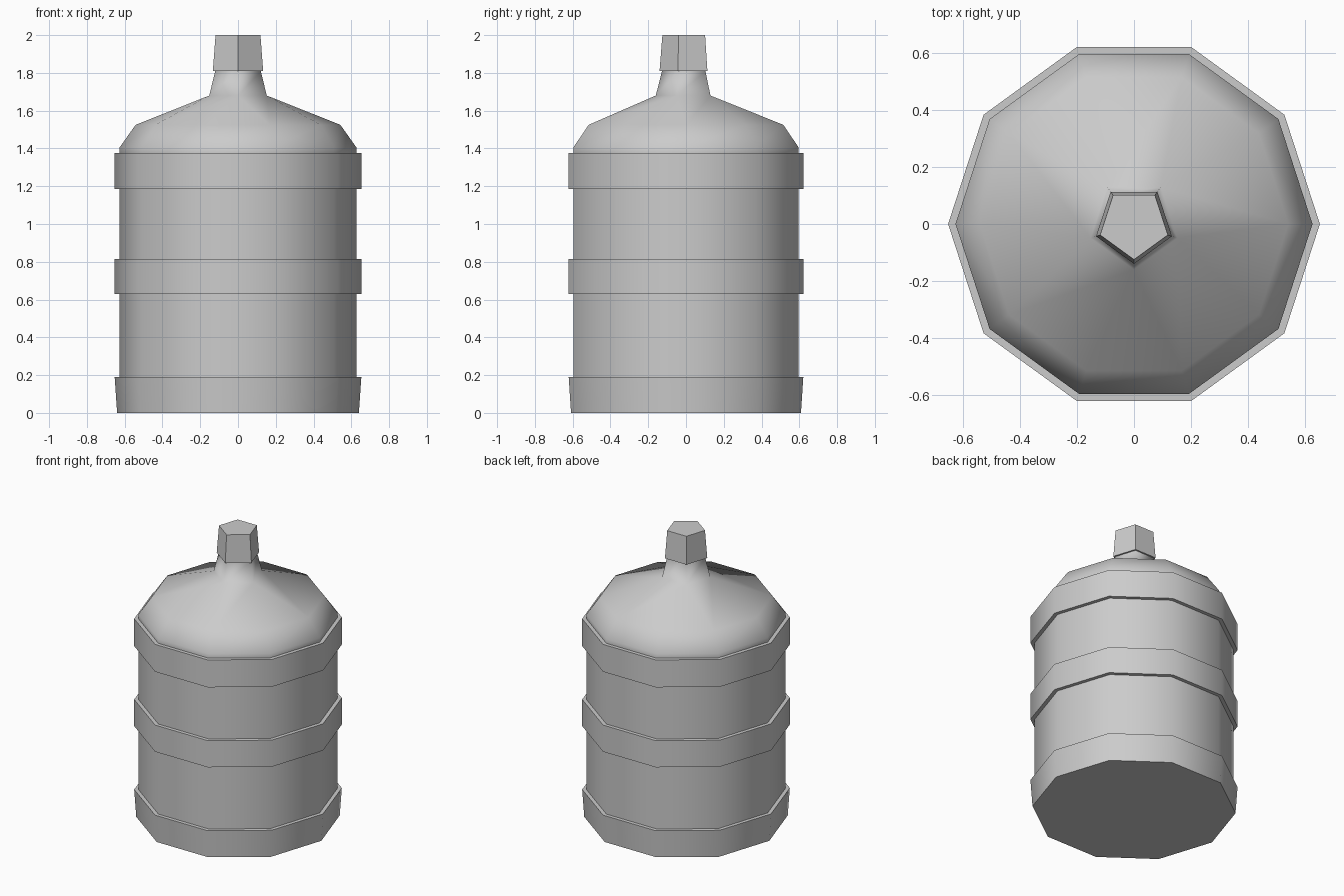
import bpy, bmesh, math

cube = bpy.data.objects.get("Cube")
if cube:
    bpy.data.objects.remove(cube)

# Single grey plastic
grey = bpy.data.materials.new("grey_plastic")
grey.use_nodes = True
colour = (0.6, 0.6, 0.6, 1)
grey.diffuse_color = colour
grey.node_tree.nodes["Principled BSDF"].inputs["Base Color"].default_value = colour


def ring(bm, sides, radius, z, start):
    """Regular polygon of vertices, first corner at the start angle in degrees."""
    angles = [math.radians(start) + math.tau * i / sides for i in range(sides)]
    return [bm.verts.new((radius * math.cos(a), radius * math.sin(a), z)) for a in angles]


def skin(bm, low, high):
    """Quads between two rings of equal size."""
    n = len(low)
    for i in range(n):
        j = (i + 1) % n
        bm.faces.new((low[i], low[j], high[j], high[i]))


def loft(bm, sides, profile, start):
    """Stack rings along a radius/height profile; returns the end rings."""
    rings = [ring(bm, sides, r, z, start) for r, z in profile]
    for low, high in zip(rings, rings[1:]):
        skin(bm, low, high)
    return rings[0], rings[-1]


def finish(bm, name):
    bmesh.ops.recalc_face_normals(bm, faces=bm.faces)
    mesh = bpy.data.meshes.new(name)
    bm.to_mesh(mesh)
    bm.free()
    mesh.materials.append(grey)
    obj = bpy.data.objects.new(name, mesh)
    bpy.context.collection.objects.link(obj)
    return obj


# Ten-sided bottle body with three raised bands and a shoulder
WALL, BAND = 0.627, 0.653
profile = [(0.64, 0), (BAND, 0.19), (WALL, 0.19)]
for bottom, top in ((0.63, 0.815), (1.185, 1.375)):
    profile += [(WALL, bottom), (BAND, bottom), (BAND, top), (WALL, top)]
profile += [(WALL, 1.405), (0.542, 1.525)]

bm = bmesh.new()
base, shoulder = loft(bm, 10, profile, -108)
bm.faces.new(base)

# Five-sided neck, each corner centred on every other shoulder edge
neck_base, neck_top = loft(bm, 5, [(0.16, 1.68), (0.127, 1.81), (0.125, 1.83)], -90)
for i in range(5):
    a, b, c = (shoulder[(2 * i + k) % 10] for k in range(3))
    here, after = neck_base[i], neck_base[(i + 1) % 5]
    bm.faces.new((a, b, here))
    bm.faces.new((b, c, after, here))
bm.faces.new(neck_top)
bottle = finish(bm, "bottle_body")
bpy.ops.object.select_all(action="DESELECT")
bottle.select_set(True)
bpy.context.view_layer.objects.active = bottle
bpy.ops.object.shade_smooth_by_angle(angle=math.radians(80))

# Flat-shaded tapered cap
bm = bmesh.new()
low, high = loft(bm, 5, [(0.14, 1.81), (0.125, 2.0)], -90)
bm.faces.new(low)
bm.faces.new(high)
finish(bm, "bottle_cap")
